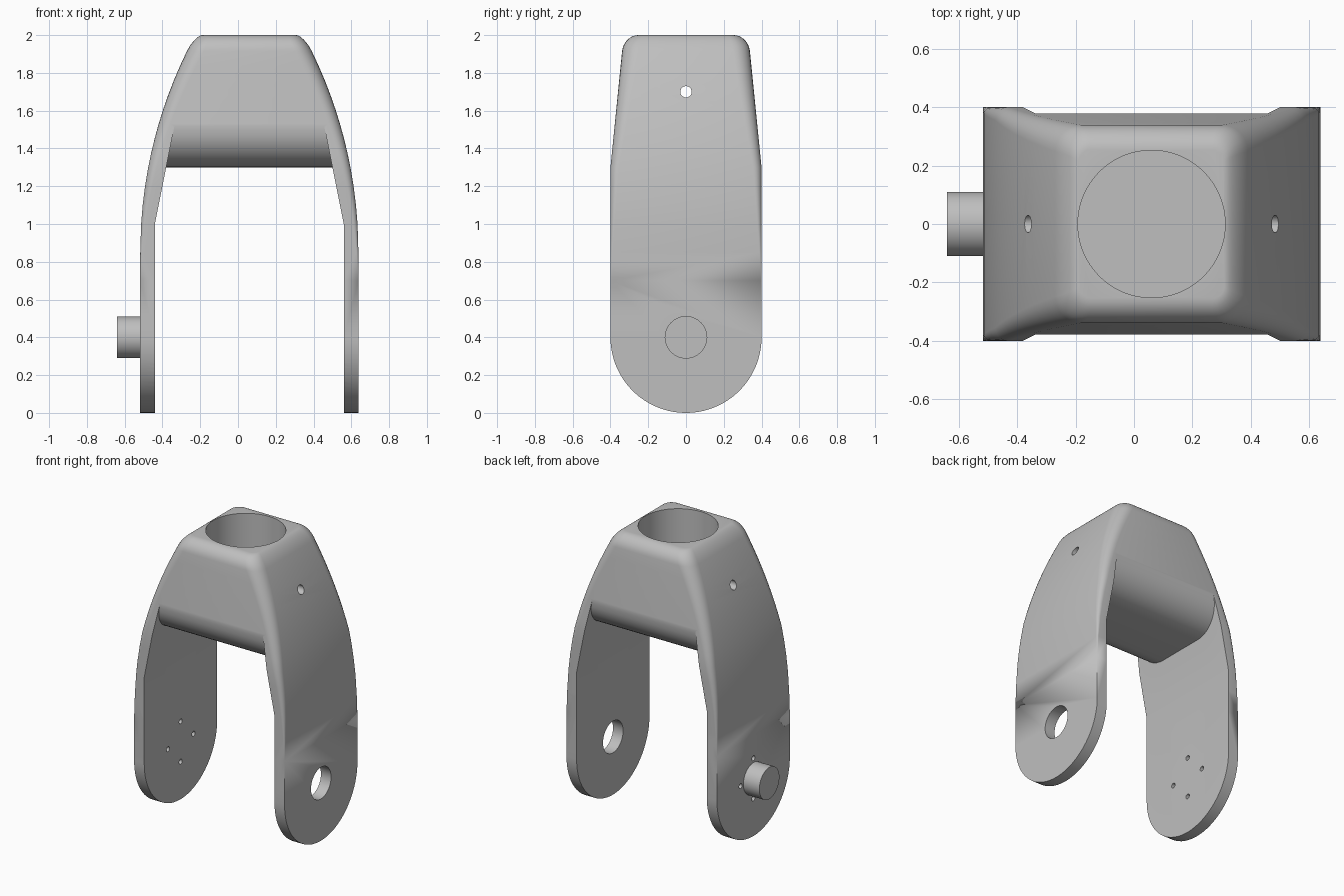
import bpy, bmesh, math
from mathutils import Matrix

cube = bpy.data.objects.get("Cube")
if cube:
    bpy.data.objects.remove(cube, do_unlink=True)

CX = 0.06            # centre plane between the legs
HINGE_Z = 0.4        # height of the pivot axis
FILLET = 0.085       # rounding of the top edge

metal = bpy.data.materials.new("grey metal")
metal.use_nodes = True
GREY = (0.52, 0.52, 0.52, 1)
metal.diffuse_color = GREY
metal.node_tree.nodes["Principled BSDF"].inputs["Base Color"].default_value = GREY


def make_object(name, bm):
    bmesh.ops.recalc_face_normals(bm, faces=bm.faces)
    mesh = bpy.data.meshes.new(name)
    bm.to_mesh(mesh)
    bm.free()
    mesh.materials.append(metal)
    obj = bpy.data.objects.new(name, mesh)
    bpy.context.collection.objects.link(obj)
    return obj


def loft(name, sections):
    """Skin closed sections that all have the same number of points."""
    bm = bmesh.new()
    rings = [[bm.verts.new(p) for p in s] for s in sections]
    n = len(rings[0])
    for low, high in zip(rings, rings[1:]):
        for i in range(n):
            j = (i + 1) % n
            bm.faces.new((low[i], low[j], high[j], high[i]))
    bm.faces.new(rings[0])
    bm.faces.new(rings[-1])
    bmesh.ops.remove_doubles(bm, verts=bm.verts, dist=0.0001)
    return make_object(name, bm)


def cylinder(name, radius, length, centre, along_x=True, segments=48):
    bm = bmesh.new()
    turn = Matrix.Rotation(math.pi / 2, 4, "Y") if along_x else Matrix()
    bmesh.ops.create_cone(bm, cap_ends=True, segments=segments, radius1=radius,
                          radius2=radius, depth=length,
                          matrix=Matrix.Translation(centre) @ turn)
    return make_object(name, bm)


def smooth(obj):
    bpy.ops.object.select_all(action="DESELECT")
    obj.select_set(True)
    bpy.context.view_layer.objects.active = obj
    bpy.ops.object.shade_smooth_by_angle(angle=math.radians(30))


# Outer envelope: curved sides, tapering depth, corner rounding growing upward
def half_width(z):
    h, r = max(0, z - 0.85), 2.42
    return 0.5775 - (r - math.sqrt(r * r - h * h))


def half_depth(z):
    if z < HINGE_Z:
        return math.sqrt(HINGE_Z ** 2 - (HINGE_Z - z) ** 2)
    return 0.4 - 0.1 * max(0, z - 1.3)


def corner_radius(z):
    return 0.09 * min(1, max(0, (z - 0.7) / 1.2))


def rounded_rectangle(a, b, r, z, steps=6):
    points = []
    for k, (sx, sy) in enumerate(((1, 1), (-1, 1), (-1, -1), (1, -1))):
        for i in range(steps + 1):
            t = math.pi / 2 * (k + i / steps)
            points.append((CX + sx * (a - r) + r * math.cos(t),
                           sy * (b - r) + r * math.sin(t), z))
    return points


heights = [HINGE_Z * (1 - math.cos(math.radians(t))) for t in range(2, 91, 4)]
heights += [HINGE_Z, 0.7, 0.85, 1.0, 1.1, 1.2, 1.3]
heights += [1.3 + (0.7 - FILLET) * i / 8 for i in range(1, 8)]
sections = [rounded_rectangle(half_width(z), half_depth(z), corner_radius(z), z)
            for z in heights]
for i in range(9):
    t = math.pi / 2 * i / 8
    z = 2 - FILLET + FILLET * math.sin(t)
    inset = FILLET * (1 - math.cos(t))
    sections.append(rounded_rectangle(half_width(z) - 0.45 * inset,
                                      half_depth(z) - 0.9 * inset,
                                      corner_radius(z) - 0.6 * inset, z))
fork = loft("fork_body", sections)


# Space between the legs, under the rounded belly of the bridge
def gap_section(y, top):
    narrow = 0.5 - 0.2 * (top - 1.0)
    half = [(0.5, -0.1), (0.5, 1.0), (narrow, top)]
    outline = half + [(-x, z) for x, z in reversed(half)]
    return [(CX + x, y, z) for x, z in outline]


belly = []
for i in range(13):
    t = math.radians(-90 + 95.7 * i / 12)
    belly.append((0.17 + 0.207 * math.cos(t), 1.507 + 0.207 * math.sin(t)))
# keep the depth increasing where the belly meets the sloped face
side = [(max(y, 0.17 + 0.0003 * k), z) for k, (y, z) in enumerate(belly)
        if z <= 1.507] + [(0.379, 1.53), (0.6, 1.53)]
path = [(-y, z) for y, z in reversed(side)] + side
cutters = [loft("leg_gap_cutter", [gap_section(y, z) for y, z in path])]

# Stem bore, cross pin hole, pivot hole and bolt holes
cutters.append(cylinder("stem_bore_cutter", 0.252, 1.0, (CX, 0, 2.0), False, 96))
cutters.append(cylinder("pin_hole_cutter", 0.03, 2.0, (CX, 0, 1.7), True, 24))
cutters.append(cylinder("pivot_hole_cutter", 0.11, 0.4, (0.6, 0, HINGE_Z)))
for k in range(4):
    t = math.pi / 2 * k
    spot = (-0.48, 0.14 * math.cos(t), HINGE_Z + 0.14 * math.sin(t))
    cutters.append(cylinder("bolt_hole_cutter", 0.017, 0.3, spot, True, 20))

for cutter in cutters:
    cutter.hide_render = True
    mod = fork.modifiers.new(cutter.name, "BOOLEAN")
    mod.operation = "DIFFERENCE"
    mod.solver = "EXACT"
    mod.object = cutter

# Bake the cuts and drop the cutters
depsgraph = bpy.context.evaluated_depsgraph_get()
baked = bpy.data.meshes.new_from_object(fork.evaluated_get(depsgraph))
fork.modifiers.clear()
fork.data = baked
for cutter in cutters:
    bpy.data.objects.remove(cutter, do_unlink=True)
smooth(fork)

# Pivot stub on the right leg
stub = cylinder("pivot_stub", 0.11, 0.14, (-0.57, 0, HINGE_Z))
smooth(stub)
